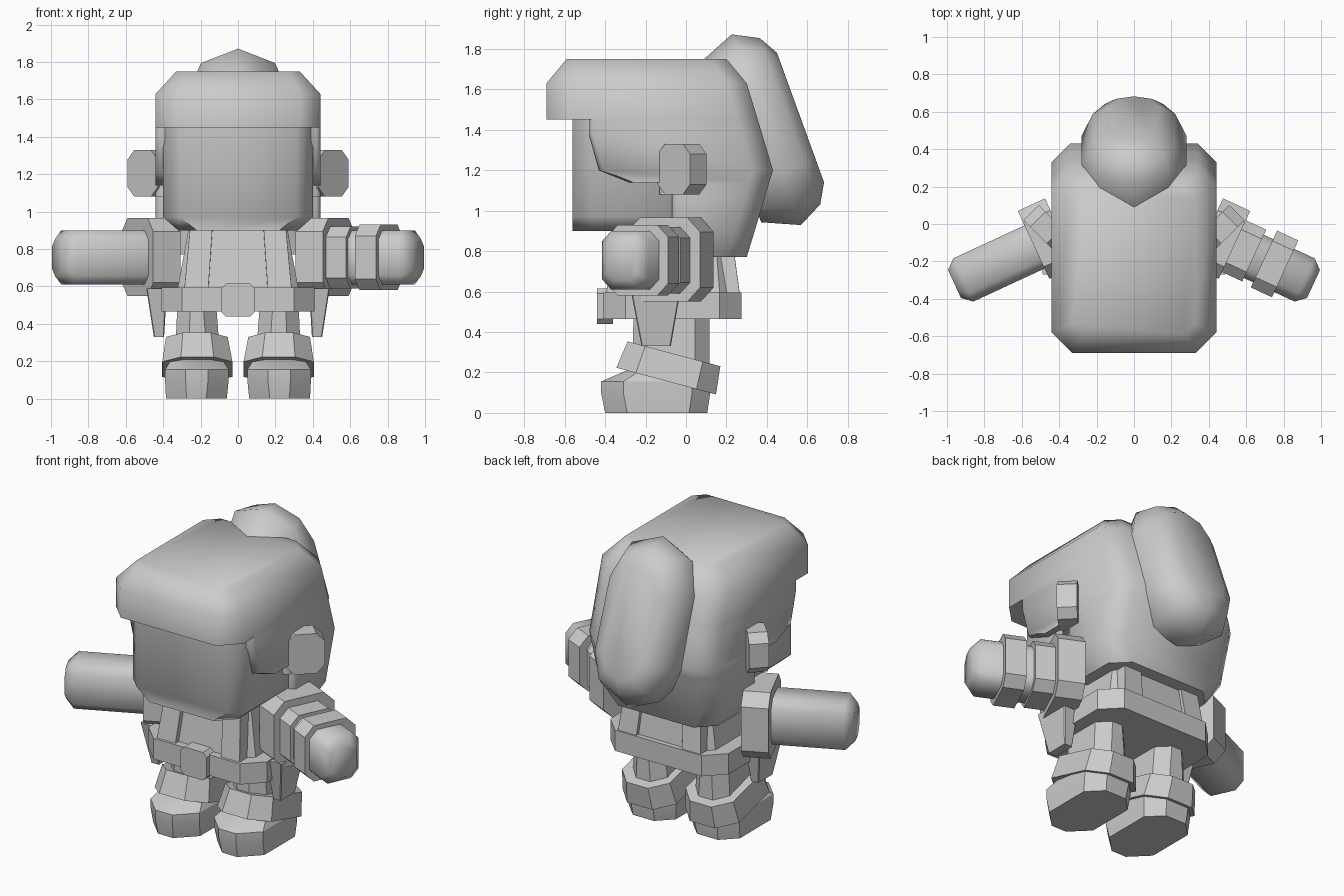
import bpy, bmesh, math

if "Cube" in bpy.data.objects:
    bpy.data.objects.remove(bpy.data.objects["Cube"])

grey = bpy.data.materials.new("plain_grey")
grey.diffuse_color = (0.6, 0.6, 0.6, 1)
grey.use_nodes = True
grey.node_tree.nodes["Principled BSDF"].inputs["Base Color"].default_value = grey.diffuse_color


def ring(a0, a1, b0, b1, c, f, k=None):
    """Rectangle with cut corners at level c; f cuts the b0 side, k the b1 side."""
    k = f if k is None else k
    return [(a0 + f, b0, c), (a1 - f, b0, c), (a1, b0 + f, c), (a1, b1 - k, c),
            (a1 - k, b1, c), (a0 + k, b1, c), (a0, b1 - k, c), (a0, b0 + f, c)]


def stadium(r, u0, u1, n):
    """Long rounded outline with 45 degree steps at both ends."""
    pts = []
    for i in range(5):
        t = math.radians(180 + 45 * i)
        pts.append((r * math.cos(t), u0 + r + r * math.sin(t), n))
    for i in range(5):
        t = math.radians(45 * i)
        pts.append((r * math.cos(t), u1 - r + r * math.sin(t), n))
    return pts


def loft(name, rings, place=lambda a, b, c: (a, b, c), angle=30):
    """Skin a stack of rings, close both ends, shade by angle."""
    bm = bmesh.new()
    vs = [[bm.verts.new(place(*p)) for p in r] for r in rings]
    m = len(vs[0])
    for lo, hi in zip(vs, vs[1:]):
        for i in range(m):
            j = (i + 1) % m
            bm.faces.new((lo[i], lo[j], hi[j], hi[i]))
    bm.faces.new(vs[0])
    bm.faces.new(vs[-1])
    bmesh.ops.remove_doubles(bm, verts=bm.verts, dist=0.0005)
    bmesh.ops.recalc_face_normals(bm, faces=bm.faces)
    me = bpy.data.meshes.new(name)
    bm.to_mesh(me)
    bm.free()
    me.materials.append(grey)
    ob = bpy.data.objects.new(name, me)
    bpy.context.collection.objects.link(ob)
    bpy.ops.object.select_all(action='DESELECT')
    ob.select_set(True)
    bpy.context.view_layer.objects.active = ob
    bpy.ops.object.shade_smooth_by_angle(angle=math.radians(angle))
    return ob


# hood: half width, front y, back y, z, front cut, back cut
hood = [(.33, -.59, .20, 1.75, .06, .07), (.44, -.69, .30, 1.63, .11, .10),
        (.44, -.69, .355, 1.45, .11, .10), (.44, -.48, .355, 1.45, .02, .10),
        (.44, -.48, .376, 1.38, .02, .10), (.44, -.43, .43, 1.2, .02, .10),
        (.44, -.28, .412, 1.14, .02, .10), (.44, -.13, .412, 1.14, .02, .10),
        (.44, -.13, .394, 1.08, .02, .10), (.44, -.07, .394, 1.08, .02, .10),
        (.44, -.07, .34, .90, .02, .10), (.36, -.07, .30, .77, .02, .10)]
loft("hood", [ring(-h, h, y0, y1, z, f, k) for h, y0, y1, z, f, k in hood], angle=50)

# face block
loft("face", [ring(-.32, .32, -.56, -.02, .90, .10, .02),
              ring(-.40, .40, -.56, -.02, .97, .09, .02),
              ring(-.40, .40, -.56, -.02, 1.5, .09, .02)], angle=50)

# rounded pod on the back of the hood, tilted
loft("back_pod", [stadium(.14, .0, .68, 0), stadium(.22, -.098, .777, -.055),
                  stadium(.28, -.163, .84, -.18), stadium(.23, -.09, .76, -.36)],
     lambda x, u, n: (x, .45 + .342 * u + .94 * n, 1.78 - .94 * u + .342 * n), 50)

# torso, belt, buckle
loft("torso", [ring(-.33, .33, -.37, .25, .55, .08), ring(-.26, .26, -.31, .20, .93, .06)])
loft("belt", [ring(-.41, .41, -.41, .275, .465, .11), ring(-.41, .41, -.41, .275, .595, .11)])
loft("buckle", [ring(-.09, .09, .44, .615, y, .025) for y in (-.44, -.36)],
     lambda a, b, c: (a, c, b))

for s, side in ((1, "right"), (-1, "left")):
    def flip(a, b, c):
        return (s * a, b, c)

    def arm(a, b, c):
        return (s * (.906 * c + .42 * a), -.42 * c + .906 * a, b)

    def ear(a, b, c):
        return (s * (.51 + .707 * (a + c)), -.06 + .707 * (a - c), b)

    def tilt(a, b, c):
        t = math.radians(-15)
        return (s * a, -.08 + b * math.cos(t) - c * math.sin(t),
                .225 + b * math.sin(t) + c * math.cos(t))

    loft("ear_" + side, [ring(-.113, .113, 1.08, 1.33, c, .05) for c in (-.115, 0)], ear)

    # shoulder plate and arm
    loft("shoulder_" + side, [ring(-.075, .325, .55, .965, c, .07) for c in (.375, .535)], arm)
    loft("arm_" + side, [ring(-.015, .24, .61, .90, .42, .05),
                         ring(-.015, .24, .61, .90, .955, .05),
                         ring(.03, .195, .655, .855, 1.007, .04)], arm, 50)

    # shoulder straps, front and back
    loft("front_strap_" + side, [ring(.16, .29, -.40, -.28, .56, .001),
                                 ring(.135, .255, -.34, -.25, .93, .001)], flip)
    loft("back_strap_" + side, [ring(.16, .29, .15, .27, .56, .001),
                                ring(.135, .255, .12, .22, .93, .001)], flip)

    # tapered hip pouch
    loft("hip_pouch_" + side, [ring(.395, .45, -.22, -.075, .33, .005),
                               ring(.38, .49, -.27, -.03, .59, .005)], flip)

    # leg, tilted boot cuff, shoe
    loft("leg_" + side, [ring(.09, .34, -.265, .115, .15, .07),
                         ring(.115, .325, -.26, .115, .48, .07)], flip)
    loft("boot_cuff_" + side, [ring(.03, .405, -.255, .255, -.07, .10),
                               ring(.055, .385, -.235, .24, .07, .09)], tilt)
    loft("shoe_" + side, [ring(.06, .385, -.40, .105, 0, .11, .09),
                          ring(.05, .39, -.42, .12, .10, .11, .09),
                          ring(.05, .39, -.42, .12, .155, .11, .09),
                          ring(.09, .35, -.27, .10, .22, .06, .06)], flip)

# only the right arm has a sleeve and a cuff
def right_arm(a, b, c):
    return (.906 * c + .42 * a, -.42 * c + .906 * a, b)

loft("sleeve", [ring(-.035, .27, .59, .92, c, .055) for c in (.45, .655)], right_arm)
loft("cuff", [ring(-.045, .29, .58, .93, c, .06) for c in (.71, .835)], right_arm)
